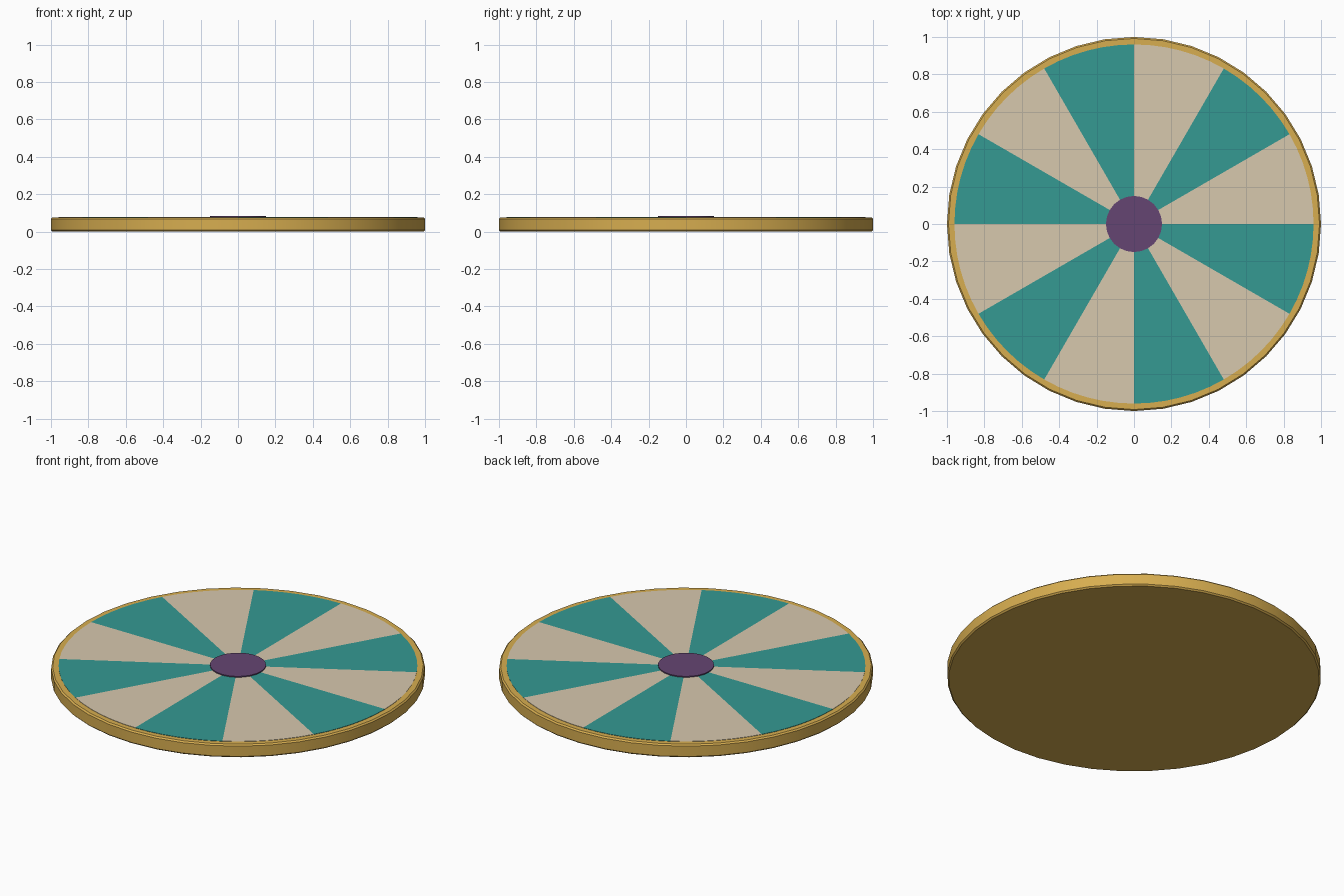
import bpy, bmesh
from math import sin, cos, radians, pi

if "Cube" in bpy.data.objects:
    bpy.data.objects.remove(bpy.data.objects["Cube"])


def material(name, rgb):
    m = bpy.data.materials.new(name)
    m.diffuse_color = (*rgb, 1)
    m.use_nodes = True
    m.node_tree.nodes["Principled BSDF"].inputs["Base Color"].default_value = m.diffuse_color
    return m


gold = material("gold", (0.68, 0.42, 0.08))
teal = material("teal", (0.035, 0.32, 0.29))
cream = material("cream", (0.68, 0.58, 0.42))
purple = material("purple", (0.13, 0.06, 0.17))


def add_object(name, bm, mat):
    bmesh.ops.recalc_face_normals(bm, faces=bm.faces)
    mesh = bpy.data.meshes.new(name)
    bm.to_mesh(mesh)
    bm.free()
    mesh.materials.append(mat)
    ob = bpy.data.objects.new(name, mesh)
    bpy.context.collection.objects.link(ob)
    return ob


def prism(name, outline, z0, z1, mat):
    bm = bmesh.new()
    face = bm.faces.new([bm.verts.new((x, y, z0)) for x, y in outline])
    top = bmesh.ops.extrude_face_region(bm, geom=[face], use_keep_orig=True)["geom"]
    bmesh.ops.translate(bm, vec=(0, 0, z1 - z0),
                        verts=[v for v in top if isinstance(v, bmesh.types.BMVert)])
    return add_object(name, bm, mat)


def arc(radius, start, end, steps):
    return [(radius * cos(start + (end - start) * i / steps),
             radius * sin(start + (end - start) * i / steps)) for i in range(steps + 1)]


def smooth(ob):
    bpy.ops.object.select_all(action="DESELECT")
    ob.select_set(True)
    bpy.context.view_layer.objects.active = ob
    bpy.ops.object.shade_smooth_by_angle(angle=radians(30))


# Gold base disc with softened edges
base = prism("base_disc", arc(1, 0, 2 * pi, 40)[:-1], 0, 0.077, gold)
bevel = base.modifiers.new("edge", "BEVEL")
bevel.width = 0.008
bevel.segments = 1
bevel.limit_method = "ANGLE"
bevel.angle_limit = radians(40)
smooth(base)

# Twelve alternating wedges inlaid in the top
for i in range(12):
    start = radians(30 * i)
    outline = [(0, 0)] + arc(0.96, start, start + radians(30), 6)
    prism(f"wedge_{i + 1}", outline, 0.07, 0.079, teal if i % 2 else cream)

# Purple centre hub
hub = prism("centre_hub", arc(0.15, 0, 2 * pi, 24)[:-1], 0.07, 0.085, purple)
smooth(hub)
